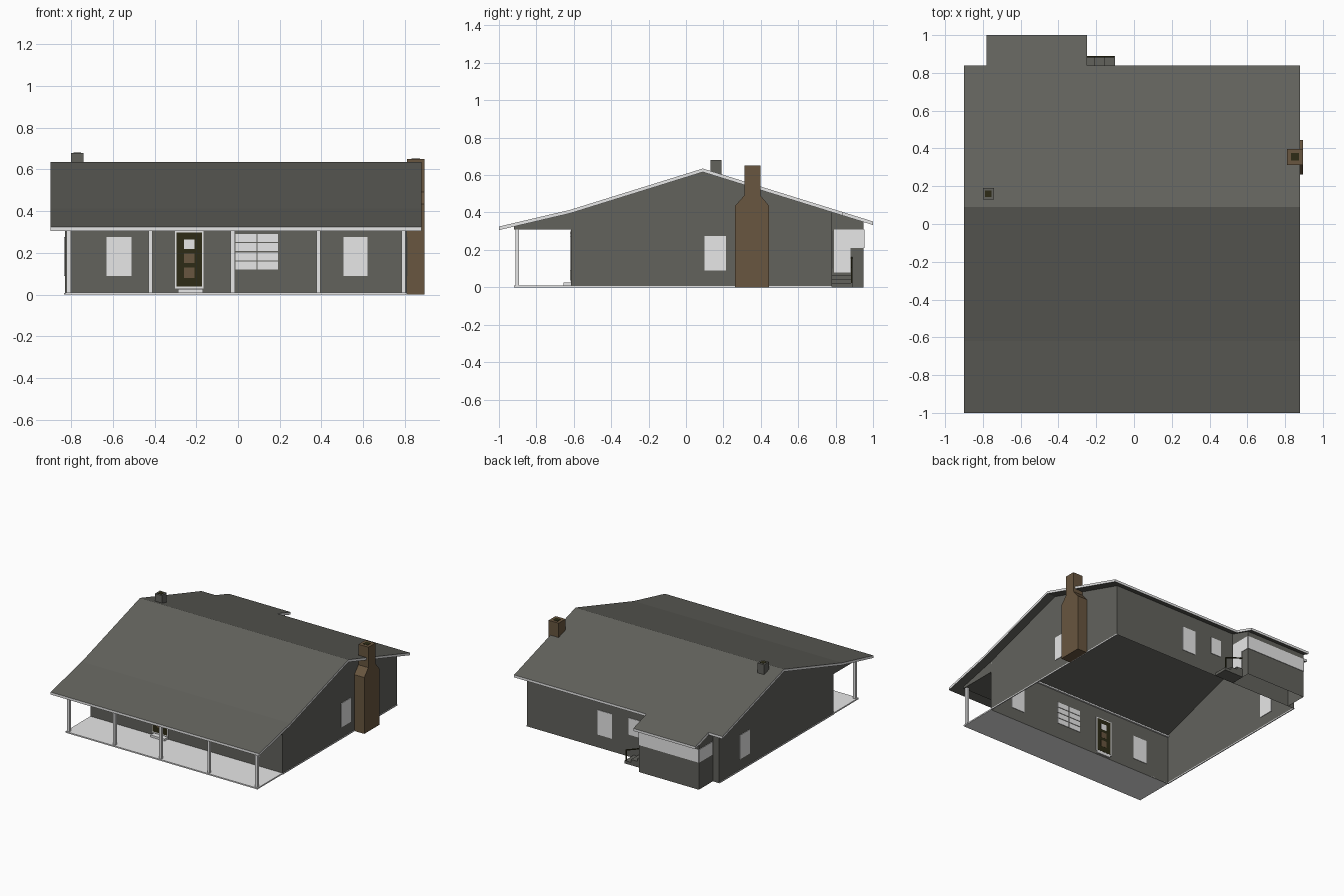
import bpy, bmesh
from mathutils import Vector

if "Cube" in bpy.data.objects:
    bpy.data.objects.remove(bpy.data.objects["Cube"])


def material(name, rgb):
    m = bpy.data.materials.new(name)
    m.diffuse_color = (*rgb, 1)
    m.use_nodes = True
    m.node_tree.nodes["Principled BSDF"].inputs["Base Color"].default_value = m.diffuse_color
    return m


GREY = material("dark grey siding", (0.122, 0.122, 0.108))
LIGHT = material("light trim", (0.87, 0.87, 0.87))
BROWN = material("brown brick", (0.14, 0.093, 0.05))
DARK = material("dark wood", (0.026, 0.024, 0.008))


def finish(name, bm, mats, solid=True):
    if solid:
        bmesh.ops.recalc_face_normals(bm, faces=bm.faces[:])
    me = bpy.data.meshes.new(name)
    bm.to_mesh(me)
    bm.free()
    for m in mats:
        me.materials.append(m)
    ob = bpy.data.objects.new(name, me)
    bpy.context.collection.objects.link(ob)
    return ob


def box(name, x, y, z, mat):
    bm = bmesh.new()
    bmesh.ops.create_cube(bm, size=1)
    for v in bm.verts:
        v.co = Vector([a + (b - a) * (c + 0.5) for (a, b), c in zip((x, y, z), v.co)])
    return finish(name, bm, [mat])


def prism(name, yz, x0, x1, mats):
    """Side profile in (y, z) extruded along x."""
    bm = bmesh.new()
    f = bm.faces.new([bm.verts.new((x0, y, z)) for y, z in yz])
    r = bmesh.ops.extrude_face_region(bm, geom=[f])
    for v in r["geom"]:
        if isinstance(v, bmesh.types.BMVert):
            v.co.x = x1
    return finish(name, bm, mats)


def sheet(name, polys, mat):
    """Open shell from a few polygons."""
    bm = bmesh.new()
    for p in polys:
        bm.faces.new([bm.verts.new(c) for c in p])
    bmesh.ops.remove_doubles(bm, verts=bm.verts[:], dist=1e-4)
    return finish(name, bm, [mat])


T = 0.004  # half thickness of plates set through the walls


def plate_x(name, x, y, z, mat, t=T):
    return box(name, (x - t, x + t), y, z, mat)


def plate_y(name, y, x, z, mat, t=T):
    return box(name, x, (y - t, y + t), z, mat)


# Main dimensions
XL, XR = -0.83, 0.81          # side walls
YF, YB = -0.615, 0.78         # front and back walls
PORCH = -0.92
EX0, EX1, EYB = -0.775, -0.262, 0.95   # rear extension
TOP = [(-1.0, 0.325), (-0.62, 0.414), (0.09, 0.635), (1.0, 0.352)]


def roof_z(y):
    for (a, za), (b, zb) in zip(TOP, TOP[1:]):
        if a <= y <= b:
            return za + (zb - za) * (y - a) / (b - a)


# Roof slabs: grey above and below, light edges
def roof(name, ys, x0, x1):
    up = [(y, roof_z(y)) for y in ys]
    ob = prism(name, up + [(y, z - 0.019) for y, z in reversed(up)], x0, x1, [GREY, LIGHT])
    for p in ob.data.polygons:
        p.material_index = 1 if abs(p.normal.z) < 0.5 else 0


roof("main_roof", (-1.0, -0.62, 0.09, 0.84), -0.9, 0.88)
roof("rear_extension_roof", (0.84, 1.0), -0.78, -0.25)

# House shell, open underneath
D = 0.012
gable = [(YF, 0), (YB, 0), (YB, roof_z(YB) - D), (0.09, 0.635 - D), (-0.62, 0.414 - D),
         (PORCH, roof_z(PORCH) - D), (PORCH, 0.31), (YF, 0.31)]
polys = [[(x, y, z) for y, z in gable] for x in (XL, XR)]
for y in (YF, YB):
    h = roof_z(y) - D
    polys.append([(XL, y, 0), (XR, y, 0), (XR, y, h), (XL, y, h)])
sheet("house_walls", polys, GREY)
sheet("porch_ceiling", [[(XL, PORCH, 0.31), (XR, PORCH, 0.31), (XR, YF, 0.31), (XL, YF, 0.31)]], GREY)
box("wall_plate_beam", (XL, XR), (YF, YF + 0.012), (0.38, 0.392), LIGHT)

# Porch floor, base strips and posts
box("porch_floor", (XL, XR), (PORCH, YF), (0, 0.01), LIGHT)
for side, x in (("left", XL), ("right", XR)):
    plate_x(side + "_base_strip", x, (YF, YB), (0, 0.008), LIGHT)
for i, x in enumerate((-0.812, -0.42, -0.025, 0.386, 0.793)):
    box(f"porch_post_{i + 1}", (x - 0.01, x + 0.01), (-0.912, -0.892), (0.01, 0.312), LIGHT)

# Plain windows
WZ = (0.09, 0.275)
plate_y("front_left_window", YF, (-0.63, -0.51), WZ, LIGHT)
plate_y("front_right_window", YF, (0.505, 0.62), WZ, LIGHT)
plate_x("right_window", XR, (0.098, 0.215), WZ, LIGHT)
plate_x("left_window", XL, (0.41, 0.53), WZ, LIGHT)
plate_y("back_window", YB, (0.085, 0.205), (0.10, 0.29), LIGHT)
plate_y("back_small_window", YB, (-0.15, -0.06), (0.17, 0.30), LIGHT)

# Picture window: two columns of four panes
for c in range(2):
    for r in range(4):
        x, z = -0.012 + c * 0.105, 0.12 + r * 0.044
        plate_y(f"picture_window_pane_{c}_{r}", YF, (x, x + 0.1), (z, z + 0.039), LIGHT)

# Front door
plate_y("door_frame", YF, (-0.303, -0.165), (0.03, 0.305), LIGHT, 0.003)
plate_y("door", YF, (-0.295, -0.173), (0.038, 0.297), DARK, 0.0045)
for name, z, m in (("door_glass", (0.218, 0.264), LIGHT), ("door_upper_panel", (0.152, 0.196), BROWN),
                   ("door_lower_panel", (0.08, 0.13), BROWN)):
    plate_y(name, YF, (-0.258, -0.208), z, m, 0.0049)
box("door_step", (-0.288, -0.168), (-0.655, YF + 0.01), (0.01, 0.026), LIGHT)

# Rear extension with a light window band around three sides
h0, h1 = roof_z(YB) - D, roof_z(EYB) - D
sheet("extension_walls", [
    [(EX0, EYB, 0), (EX1, EYB, 0), (EX1, EYB, h1), (EX0, EYB, h1)],
    *[[(x, YB, 0), (x, EYB, 0), (x, EYB, h1), (x, YB, h0)] for x in (EX0, EX1)]], GREY)
BZ = (0.21, 0.31)
plate_y("extension_back_band", EYB, (EX0, EX1), BZ, LIGHT)
plate_x("extension_left_band", EX0, (YB + 0.01, EYB), BZ, LIGHT)
plate_x("extension_right_band", EX1, (0.88, EYB), BZ, LIGHT)
plate_x("extension_door", EX1, (YB + 0.01, 0.88), (0.08, 0.31), LIGHT)

# Back steps and handrail
for i, h in enumerate((0.067, 0.045, 0.022)):
    x = EX1 + i * 0.054
    box(f"back_step_{i + 1}", (x, x + 0.054), (YB, 0.89), (0, h), GREY)
rail = box("handrail", (-0.262, -0.105), (0.882, 0.89), (0.154, 0.162), DARK)
for v in rail.data.vertices:
    if v.co.x > -0.2:
        v.co.z -= 0.055
box("handrail_post", (-0.113, -0.105), (0.882, 0.89), (0.02, 0.105), DARK)

# Brick chimney: wide base, sloped shoulders, narrow stack
prism("chimney", [(0.262, 0), (0.445, 0), (0.445, 0.435), (0.397, 0.492), (0.397, 0.65),
                  (0.312, 0.65), (0.312, 0.492), (0.262, 0.435)], XR, 0.895, [BROWN])
box("chimney_flue", (0.832, 0.874), (0.335, 0.376), (0.645, 0.652), DARK)

# Small roof vent
box("roof_vent", (-0.8, -0.742), (0.13, 0.19), (0.59, 0.68), GREY)
box("roof_vent_flue", (-0.788, -0.754), (0.143, 0.177), (0.675, 0.682), DARK)
